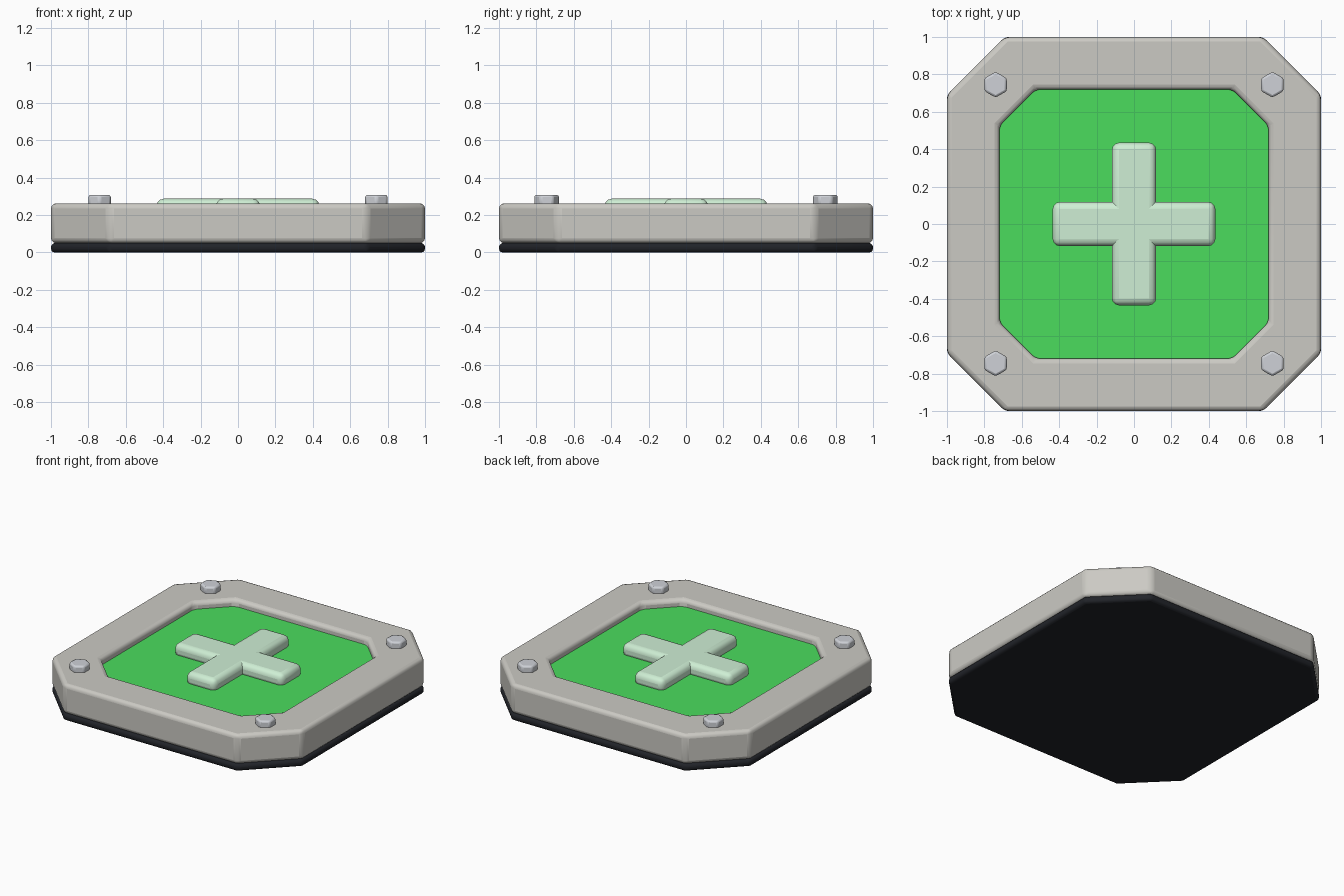
import bpy, bmesh, math

if "Cube" in bpy.data.objects:
    bpy.data.objects.remove(bpy.data.objects["Cube"])


def material(name, rgb):
    m = bpy.data.materials.new(name)
    m.diffuse_color = (*rgb, 1)
    m.use_nodes = True
    m.node_tree.nodes["Principled BSDF"].inputs["Base Color"].default_value = m.diffuse_color
    return m


def octagon(half, flat):
    # square with cut corners, counter-clockwise
    return [(half, -flat), (half, flat), (flat, half), (-flat, half),
            (-half, flat), (-half, -flat), (-flat, -half), (flat, -half)]


def finish(name, bm, bevel, segments, mat=None):
    bmesh.ops.recalc_face_normals(bm, faces=bm.faces)
    mesh = bpy.data.meshes.new(name)
    bm.to_mesh(mesh)
    bm.free()
    ob = bpy.data.objects.new(name, mesh)
    bpy.context.collection.objects.link(ob)
    if mat:
        mesh.materials.append(mat)
    if bevel:
        mod = ob.modifiers.new("Bevel", 'BEVEL')
        mod.width, mod.segments = bevel, segments
        mod.limit_method = 'ANGLE'
        mod.angle_limit = math.radians(30)
    bpy.ops.object.select_all(action='DESELECT')
    ob.select_set(True)
    bpy.context.view_layer.objects.active = ob
    bpy.ops.object.shade_smooth_by_angle(angle=math.radians(35))
    return ob


def prism(name, outline, z0, z1, bevel, segments, mat=None):
    bm = bmesh.new()
    low = [bm.verts.new((x, y, z0)) for x, y in outline]
    high = [bm.verts.new((x, y, z1)) for x, y in outline]
    bm.faces.new(low[::-1])
    bm.faces.new(high)
    n = len(outline)
    for i in range(n):
        j = (i + 1) % n
        bm.faces.new((low[i], low[j], high[j], high[i]))
    return finish(name, bm, bevel, segments, mat)


def ring(name, outer, inner, z0, z1, bevel, segments):
    bm = bmesh.new()
    loops = [[bm.verts.new((x, y, z)) for x, y in pts]
             for pts, z in ((outer, z0), (outer, z1), (inner, z1), (inner, z0))]
    n = len(outer)
    for k in range(4):
        a, b = loops[k], loops[(k + 1) % 4]
        for i in range(n):
            j = (i + 1) % n
            bm.faces.new((a[i], a[j], b[j], b[i]))
    return finish(name, bm, bevel, segments)


dark = material("dark_rubber", (0.015, 0.017, 0.022))
green = material("green_panel", (0.07, 0.72, 0.11))
pale = material("pale_green", (0.62, 0.86, 0.66))
steel = material("steel", (0.62, 0.64, 0.68))
stone = material("warm_grey", (0.60, 0.59, 0.55))

# Rubber base and frame
prism("base_pad", octagon(1.0, 0.69), 0.0, 0.05, 0.02, 3, dark)
frame = ring("frame", octagon(1.0, 0.69), octagon(0.72, 0.525), 0.05, 0.262, 0.027, 3)
frame.data.materials.append(stone)

# Recessed panel
prism("panel", octagon(0.722, 0.526), 0.045, 0.21, 0, 1, green)

# Raised cross: two crossing bars
for name, hx, hy in (("cross_bar_x", 0.435, 0.118), ("cross_bar_y", 0.118, 0.435)):
    prism(name, [(-hx, -hy), (hx, -hy), (hx, hy), (-hx, hy)], 0.185, 0.287, 0.038, 3, pale)

# Hexagonal corner bolts
for sx in (-1, 1):
    for sy in (-1, 1):
        pts = [(sx * 0.74 + 0.069 * math.cos(math.radians(60 * k + 30)),
                sy * 0.745 + 0.069 * math.sin(math.radians(60 * k + 30))) for k in range(6)]
        prism("bolt_" + ("right" if sx > 0 else "left") + ("_back" if sy > 0 else "_front"),
              pts, 0.245, 0.308, 0.012, 2, steel)
